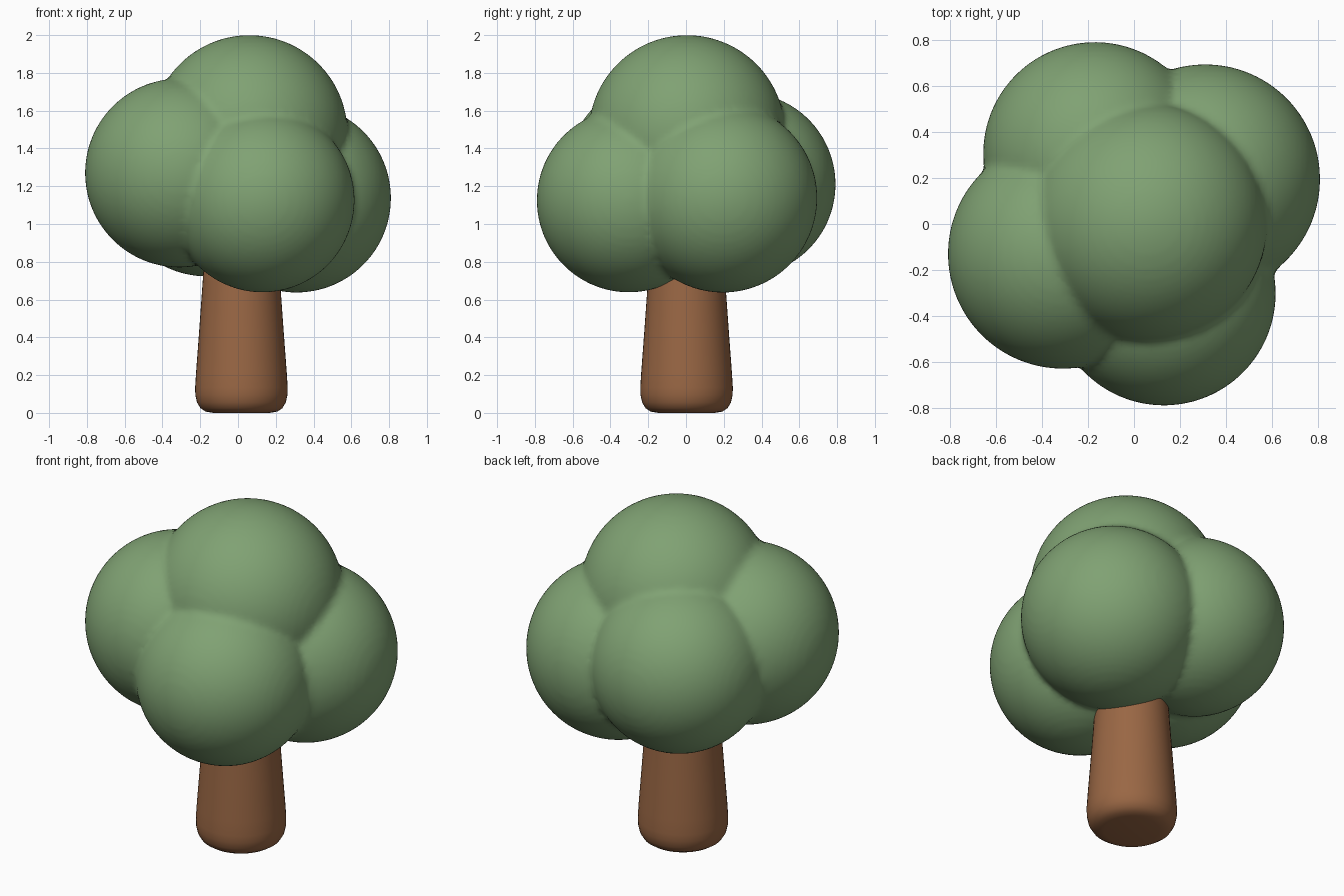
import bpy, bmesh, math
from mathutils import Matrix

if "Cube" in bpy.data.objects:
    bpy.data.objects.remove(bpy.data.objects["Cube"])


def material(name, rgb):
    m = bpy.data.materials.new(name)
    m.diffuse_color = (*rgb, 1)
    m.use_nodes = True
    m.node_tree.nodes["Principled BSDF"].inputs["Base Color"].default_value = m.diffuse_color
    return m


def make_object(name, bm, mat):
    mesh = bpy.data.meshes.new(name)
    bm.to_mesh(mesh)
    bm.free()
    mesh.materials.append(mat)
    mesh.shade_smooth()
    ob = bpy.data.objects.new(name, mesh)
    bpy.context.collection.objects.link(ob)
    return ob


leaf_green = material("leaf green", (0.215, 0.36, 0.172))
bark_brown = material("bark brown", (0.32, 0.135, 0.058))

# Foliage: five overlapping balls (x, y, z, radius) fused into one soft clump
balls = [
    (0.06, 0.005, 1.48, 0.52),    # top
    (-0.31, -0.13, 1.27, 0.50),   # left
    (0.13, -0.303, 1.125, 0.487), # front
    (0.31, 0.195, 1.137, 0.50),   # right
    (-0.17, 0.305, 1.21, 0.487),  # back
]
bm = bmesh.new()
for x, y, z, r in balls:
    bmesh.ops.create_icosphere(bm, subdivisions=5, radius=r,
                               matrix=Matrix.Translation((x, y, z)))
foliage = make_object("foliage", bm, leaf_green)
fuse = foliage.modifiers.new("fuse", 'REMESH')
fuse.mode = 'VOXEL'
fuse.voxel_size = 0.022
fuse.use_smooth_shade = True
soften = foliage.modifiers.new("soften", 'SMOOTH')
soften.factor = 0.5
soften.iterations = 2

# Trunk: tapered round profile (radius, height) with a rounded foot
profile = [(0.0, 0.005), (0.15, 0.005), (0.19, 0.012), (0.217, 0.03),
           (0.235, 0.06), (0.244, 0.1), (0.245, 0.14), (0.24, 0.22),
           (0.225, 0.42), (0.205, 0.7), (0.19, 0.95), (0.0, 0.95)]
bm = bmesh.new()
verts = [bm.verts.new((r + 0.0, 0, z)) for r, z in profile]
edges = [bm.edges.new(pair) for pair in zip(verts, verts[1:])]
bmesh.ops.spin(bm, geom=verts + edges, cent=(0, 0, 0), axis=(0, 0, 1),
               angle=math.tau, steps=48, use_duplicate=False)
bmesh.ops.remove_doubles(bm, verts=bm.verts, dist=0.0005)
bmesh.ops.recalc_face_normals(bm, faces=bm.faces)
bmesh.ops.translate(bm, verts=bm.verts, vec=(0.018, 0.003, -0.005))
make_object("trunk", bm, bark_brown)
